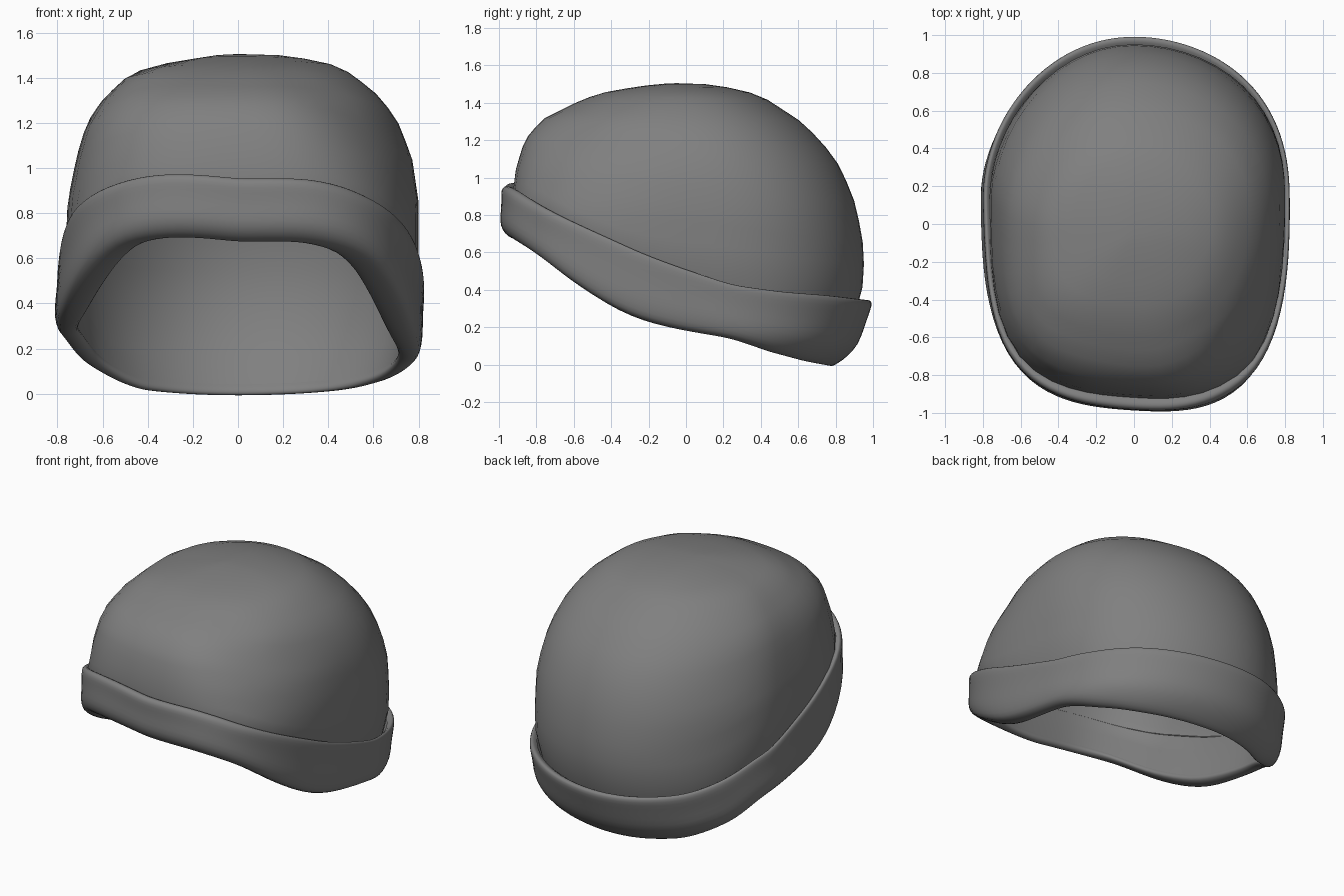
import bpy
import bmesh
from math import sin, cos, pi

cube = bpy.data.objects.get("Cube")
if cube:
    bpy.data.objects.remove(cube, do_unlink=True)

SEGMENTS = 56

# Cap sections: height, front reach, back reach, right half width, left half width
SECTIONS = [
    (0.00, 0.93, 0.80, 0.73, 0.73), (0.15, 0.93, 0.89, 0.79, 0.79),
    (0.35, 0.935, 0.94, 0.79, 0.795), (0.60, 0.94, 0.955, 0.765, 0.80),
    (0.85, 0.93, 0.91, 0.755, 0.80), (1.05, 0.905, 0.83, 0.715, 0.77),
    (1.20, 0.86, 0.72, 0.67, 0.71), (1.31, 0.77, 0.60, 0.595, 0.635),
    (1.42, 0.55, 0.43, 0.475, 0.50), (1.46, 0.42, 0.33, 0.34, 0.41),
    (1.48, 0.30, 0.24, 0.22, 0.33), (1.50, 0.16, 0.10, 0.10, 0.18),
    (1.505, 0.05, -0.05, 0.0, 0.0),
]
TOP = SECTIONS[-1][0]

# Cuff edges from front to back: y, lower edge height, upper edge height
CUFF = [
    (-0.94, 0.675, 0.955), (-0.80, 0.59, 0.87), (-0.60, 0.43, 0.77),
    (-0.40, 0.30, 0.68), (-0.20, 0.22, 0.585), (0.0, 0.18, 0.51),
    (0.25, 0.14, 0.425), (0.50, 0.07, 0.39), (0.75, 0.02, 0.37),
    (0.95, -0.007, 0.345),
]

# Cuff cross-section: outward offset, fraction of the cuff height
CUFF_PROFILE = [
    (-0.06, 0.14), (-0.07, 0.07), (-0.055, 0.01), (-0.03, -0.01),
    (0.005, 0.03), (0.03, 0.14), (0.045, 0.32), (0.04, 0.55),
    (0.045, 0.78), (0.05, 0.92), (0.04, 1.0), (0.02, 1.0), (-0.005, 0.93),
]
CAP_BASE = 0.12
TUCK_ROWS = 3


def lookup(table, key):
    """Interpolate the rows of a table by their first column."""
    key = min(max(key, table[0][0]), table[-1][0])
    for a, b in zip(table, table[1:]):
        if key <= b[0]:
            k = (key - a[0]) / (b[0] - a[0])
            return [p + (q - p) * k for p, q in zip(a[1:], b[1:])]


def shell(t, z, offset=0.0):
    """Point on the cap at angle t and height z, pushed outward by offset."""
    front, back, right, left = lookup(SECTIONS, z)
    c, s = cos(t), sin(t)
    rise = max(0.0, (z - 0.8) / (TOP - 0.8))
    middle = 0.15 - 0.2 * rise
    # Squarer front corners, fuller on the right than on the left
    if s > 0:
        n = 2.0 + 0.2 * c
    else:
        n = max(2.0, 3.1 - 0.3 * c - rise * (0.8 + 0.9 * c))
    r = (abs(c) ** n + abs(s) ** n) ** (-1 / n)
    # The cuff hugs the sides, stands off front and back, and curls in at the corners
    if offset > 0:
        across, along = 0.6, 1.3
    else:
        across, along = 1.2 + 1.2 * (2 * c * min(s, 0.0)) ** 2, 0.7
    x = c * r * (left if c > 0 else right) + offset * across * c
    reach = back - middle if s > 0 else middle + front
    y = middle + s * r * reach + offset * along * s
    return x, y - 0.06 * x * max(0.0, -y), z


def cuff_height(t, h):
    """Height at fraction h between the cuff's edges, raised on the right side."""
    y = shell(t, 0.5)[1]
    low, high = lookup(CUFF, y)
    fade = min(1.0, max(0.0, (0.75 - y) / 0.4))
    return low + h * (high - low) + 0.11 * fade * max(0.0, -cos(t))


def loft(name, rows, material):
    """Join closed rows of points into a smooth skin."""
    bm = bmesh.new()
    rings = [[bm.verts.new(p) for p in row] for row in rows]
    for a, b in zip(rings, rings[1:]):
        for i in range(SEGMENTS):
            j = (i + 1) % SEGMENTS
            bm.faces.new((a[i], a[j], b[j], b[i]))
    bmesh.ops.remove_doubles(bm, verts=bm.verts, dist=0.0005)
    mesh = bpy.data.meshes.new(name)
    bm.to_mesh(mesh)
    bm.free()
    mesh.materials.append(material)
    mesh.shade_smooth()
    obj = bpy.data.objects.new(name, mesh)
    bpy.context.collection.objects.link(obj)
    return obj


wool = bpy.data.materials.new("grey wool")
wool.use_nodes = True
GREY = (0.215, 0.215, 0.215, 1.0)
wool.diffuse_color = GREY
wool.node_tree.nodes["Principled BSDF"].inputs["Base Color"].default_value = GREY

angles = [2 * pi * i / SEGMENTS for i in range(SEGMENTS)]

# Cap: rows run from the inner lip of the cuff up to the crown
cap_rows = []
ROWS = 18
for k in range(ROWS + 1):
    f = sin(k / ROWS * pi / 2)
    tuck = -0.06 * max(0.0, 1 - k / TUCK_ROWS)
    row = []
    for t in angles:
        base = cuff_height(t, CAP_BASE)
        row.append(shell(t, base + (TOP - base) * f, tuck))
    cap_rows.append(row)
loft("cap", cap_rows, wool)

# Folded cuff: rolled cross-section swept round the slanted opening
cuff_rows = [[shell(t, cuff_height(t, h), offset) for t in angles]
             for offset, h in CUFF_PROFILE]
cuff = loft("folded_cuff", cuff_rows, wool)
smooth = cuff.modifiers.new("soft roll", "SUBSURF")
smooth.levels = smooth.render_levels = 1
